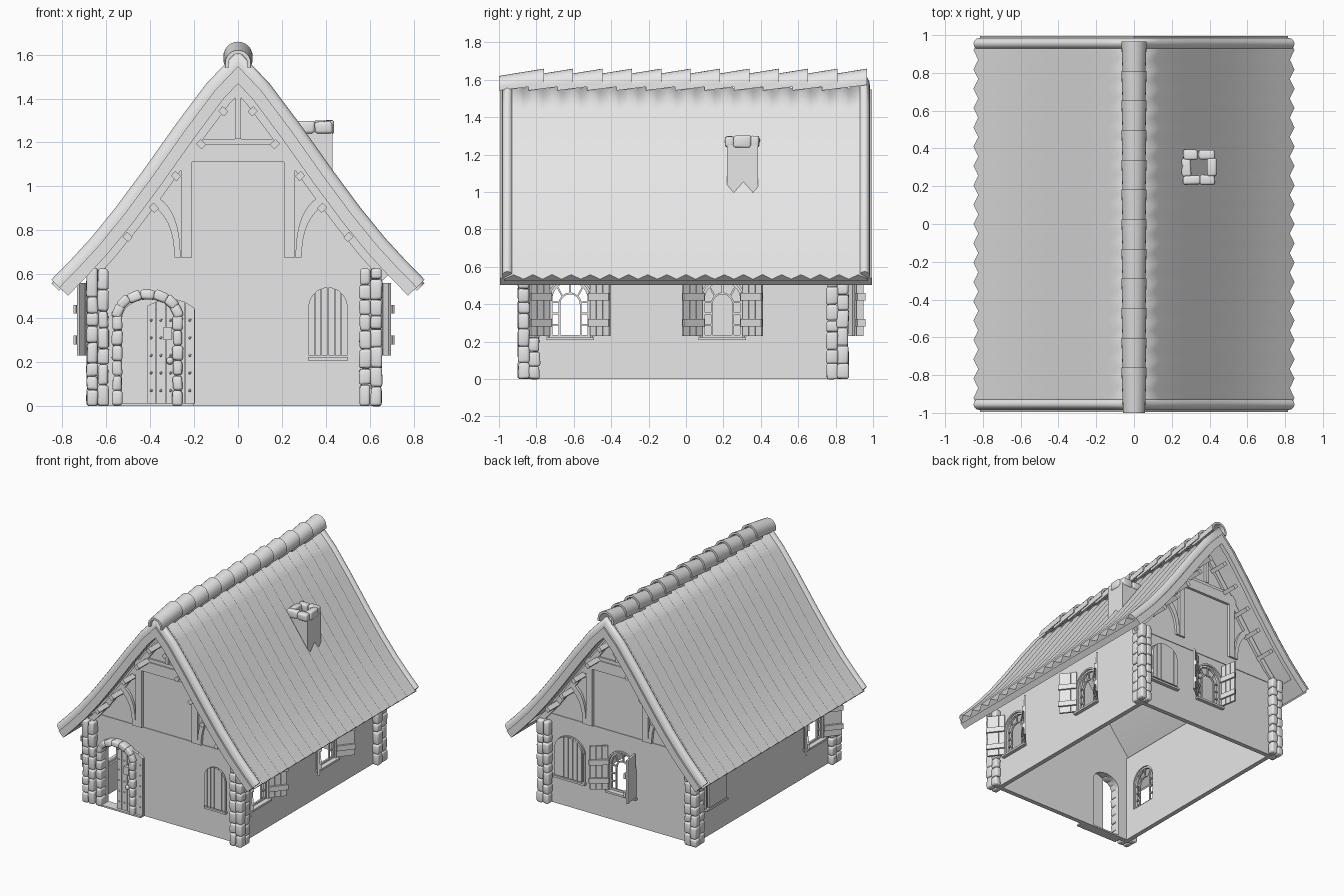
import bpy, bmesh, math, random
from mathutils import Matrix, Vector

if "Cube" in bpy.data.objects:
    bpy.data.objects.remove(bpy.data.objects["Cube"])

random.seed(4)
grey = bpy.data.materials.new("plain_grey")
grey.diffuse_color = (0.8, 0.8, 0.8, 1)
grey.use_nodes = True
grey.node_tree.nodes["Principled BSDF"].inputs["Base Color"].default_value = grey.diffuse_color
I = Matrix()
XL, XR, YF, YB, T = -0.64, 0.605, -0.84, 0.81, 0.035   # wall planes, thickness


def finish(name, bm, angle=35):
    bmesh.ops.recalc_face_normals(bm, faces=bm.faces)
    me = bpy.data.meshes.new(name)
    bm.to_mesh(me)
    bm.free()
    me.materials.append(grey)
    ob = bpy.data.objects.new(name, me)
    bpy.context.collection.objects.link(ob)
    bpy.ops.object.select_all(action='DESELECT')
    ob.select_set(True)
    bpy.context.view_layer.objects.active = ob
    if angle:
        bpy.ops.object.shade_smooth_by_angle(angle=math.radians(angle))
    return ob


def prism(bm, pts, y0, y1, M=I):
    """Extrude an outline in the xz plane from y0 to y1."""
    a = [bm.verts.new(M @ Vector((x, y0, z))) for x, z in pts]
    b = [bm.verts.new(M @ Vector((x, y1, z))) for x, z in pts]
    bm.faces.new(a)
    bm.faces.new(b[::-1])
    for i in range(len(a)):
        j = (i + 1) % len(a)
        bm.faces.new((a[i], b[i], b[j], a[j]))


def box(bm, x0, x1, y0, y1, z0, z1, M=I):
    prism(bm, [(x0, z0), (x1, z0), (x1, z1), (x0, z1)], y0, y1, M)


def bar(bm, p, q, w, y0, y1, M=I):
    d = (Vector(q) - Vector(p)).normalized() * w / 2
    prism(bm, [(p[0] - d.y, p[1] + d.x), (q[0] - d.y, q[1] + d.x),
               (q[0] + d.y, q[1] - d.x), (p[0] + d.y, p[1] - d.x)], y0, y1, M)


def stone(bm, c, size, turn=0.0, bevel=0.013):
    t = bmesh.new()
    bmesh.ops.create_cube(t, size=1)
    for v in t.verts:
        v.co = Vector([v.co[k] * size[k] + random.uniform(-.003, .003) for k in range(3)])
    bmesh.ops.bevel(t, geom=t.edges[:], offset=bevel, segments=3, profile=0.5, affect='EDGES')
    t.transform(Matrix.Translation(c) @ Matrix.Rotation(turn, 4, 'Y'))
    me = bpy.data.meshes.new("tmp")
    t.to_mesh(me)
    t.free()
    bm.from_mesh(me)
    bpy.data.meshes.remove(me)


def arch(hw, z0, zs, rise, n=14, cx=0.0):
    top = [(cx - hw * math.cos(math.pi * i / n), zs + rise * math.sin(math.pi * i / n)) for i in range(n + 1)]
    return [(cx - hw, z0)] + top + [(cx + hw, z0)]


# roof cross-section, and copies of it moved along its normal
half = [(.146, 1.466), (.283, 1.283), (.434, 1.07), (.557, .904), (.67, .765), (.76, .667), (.85, .575)]
prof = [Vector((-x, z)) for x, z in half[::-1]] + [Vector((0, 1.62))] + [Vector(p) for p in half]


def off(d, extend=0):
    out = []
    for i, p in enumerate(prof):
        t = (prof[min(i + 1, len(prof) - 1)] - prof[max(i - 1, 0)]).normalized()
        q = p + Vector((-t.y, t.x)) * d * (1.45 if abs(p.x) < .01 else 1)
        if i in (0, len(prof) - 1):
            q += t * (extend if i else -extend)
        out.append(q)
    return [(p.x, p.y) for p in out]


def loft(bm, rows):
    """Join rows of points into a skin."""
    rows = [[bm.verts.new(p) for p in r] for r in rows]
    for a, b in zip(rows, rows[1:]):
        for i in range(len(a) - 1):
            bm.faces.new((a[i], b[i], b[i + 1], a[i + 1]))
    return rows


# tiled roof: ridged along the slope
bm = bmesh.new()
N = 38
ys = [-.972 + 1.944 * j / N for j in range(N + 1)]
tops, unders = (off(-.047, .012), off(-.012, .012)), off(-.06, .012)
top = loft(bm, [[(x, y, z) for x, z in tops[j % 2]] for j, y in enumerate(ys)])
low = loft(bm, [[(x, y, z) for x, z in unders] for y in ys])
K = len(prof)
for j in range(N):
    for i in (0, K - 1):
        bm.faces.new((top[j][i], top[j + 1][i], low[j + 1][i], low[j][i]))
for j in (0, N):
    for i in range(K - 1):
        bm.faces.new((top[j][i], top[j][i + 1], low[j][i + 1], low[j][i]))
finish("tiled_roof", bm, 75)

# boarding under the tiles, and eave fascias
bm = bmesh.new()
prism(bm, off(-.055) + off(-.085)[::-1], -.965, .965)
for e in (slice(0, 2), slice(-2, None)):
    a, b = off(-.08)[e], off(-.104)[e]
    prism(bm, a + b[::-1], -.965, .965)
finish("roof_boarding", bm)

# rounded verges and bargeboards at both gables
for s, n in ((-1, "front"), (1, "back")):
    bm = bmesh.new()
    roll = ((.925, -.06), (.925, -.022), (.94, -.006), (.956, 0), (.97, -.006), (.98, -.02), (.984, -.04), (.984, -.06), (.925, -.06))
    rows = loft(bm, [[(x, s * y, z) for x, z in off(d)] for y, d in roll])
    for i in (0, -1):
        bm.faces.new([r[i] for r in rows])
    finish(n + "_verge", bm, 50)
    bm = bmesh.new()
    prism(bm, off(-.05) + off(-.105)[::-1], s * .962, s * .995)
    finish(n + "_bargeboard", bm)

# overlapping ridge tiles
bm = bmesh.new()
for k in range(12):
    y0 = -1 + .157 * k
    rings = []
    for y, zc, r in ((y0, 1.562, .058), (y0 + .24, 1.592, .067)):
        for rr in (r, r - .016):
            ang = [math.pi * i / 12 for i in range(13)]
            pts = [(-rr, zc - .02)] + [(-rr * math.cos(a), zc + rr * math.sin(a)) for a in ang] + [(rr, zc - .02)]
            rings.append([bm.verts.new((x, y, z)) for x, z in pts])
    o0, i0, o1, i1 = rings
    for p, q in ((o0, o1), (i0, i1), (o0, i0), (o1, i1)):
        for i in range(len(p) - 1):
            bm.faces.new((p[i], p[i + 1], q[i + 1], q[i]))
    for i in (0, -1):
        bm.faces.new((o0[i], o1[i], i1[i], i0[i]))
finish("ridge_tiles", bm)

# chimney shaft and its ring of cap stones
bm = bmesh.new()
cx, cy = .345, .3
for a, b, c, d in ((.27, .43, .22, .25), (.27, .43, .355, .385), (.27, .3, .25, .355), (.4, .43, .25, .355)):
    box(bm, a, b, c, d, .97, 1.25)
finish("chimney_shaft", bm)
bm = bmesh.new()
for dx, dy, sx, sy in ((-.04, -.067, .09, .048), (.045, -.067, .08, .053), (-.045, .067, .08, .053), (.04, .067, .09, .048),
                       (-.067, 0, .048, .095), (.067, 0, .048, .095)):
    stone(bm, (cx + dx, cy + dy, 1.268), (sx, sy, .06 + random.uniform(-.006, .006)))
finish("chimney_cap", bm)

# windows: position, wall direction, half width, shutter angles (left, right; 0 is closed)
windows = [("front_window", .41, YF, 0, .09, (0, 0)),
           ("right_window_front", XR, -.62, 90, .107, (142, 142)),
           ("right_window_back", XR, .195, 90, .107, (142, 142)),
           ("back_window_closed", .405, YB, 180, .115, (0, 0)),
           ("back_window_open", -.03, YB, 180, .107, (142, 100)),
           ("left_window_front", XL, -.62, -90, .107, (142, 142)),
           ("left_window_back", XL, .57, -90, .107, (0, 0))]
place = lambda x, y, a: Matrix.Translation((x, y, 0)) @ Matrix.Rotation(math.radians(a), 4, 'Z')

# hollow walls with gables
cut = bmesh.new()
for n, x, y, a, hw, op in windows:
    if op[0]:
        prism(cut, arch(hw, .22, .43, .1), -.1, .1, place(x, y, a))
prism(cut, arch(.118, -.1, .4, .085, cx=-.41), YF - .1, YF + .1)
cutter = finish("opening_cutter", cut, 0)
cutter.hide_render = True
inner = [p for p in off(-.07) if XL < p[0] < XR]
gable = [(XL, 0), (XL, .67)] + inner + [(XR, .68), (XR, 0)]
for n, y0, y1 in (("front_wall", YF, YF + T), ("back_wall", YB - T, YB), ("left_wall", 0, 0), ("right_wall", 0, 0)):
    bm = bmesh.new()
    if y1:
        prism(bm, gable, y0, y1)
    else:
        x0 = XL if n[0] == "l" else XR - T
        box(bm, x0, x0 + T, YF + T, YB - T, 0, .68)
    ob = finish(n, bm, 0)
    m = ob.modifiers.new("openings", 'BOOLEAN')
    m.object, m.solver = cutter, 'EXACT'
    bpy.ops.object.modifier_apply(modifier=m.name)
bpy.data.objects.remove(cutter)

# gable timber frame and purlin ends
for M, n in ((Matrix.Translation((0, YF, 0)), "front"), (Matrix.Translation((0, YB, 0)) @ Matrix.Scale(-1, 4, (0, 1, 0)), "back")):
    bm = bmesh.new()
    box(bm, XL + .01, XR - .01, -.005, .01, .6, .675, M)
    box(bm, -.27, .27, -.02, .01, 1.11, 1.19, M)
    box(bm, -.21, .21, -.012, .01, 1.19, 1.215, M)
    box(bm, -.013, .013, -.02, .01, 1.215, 1.45, M)
    prism(bm, off(-.1)[1:-1] + off(-.14)[1:-1][::-1], -.02, .01, M)
    for s in (-1, 1):
        box(bm, s * .21, s * .26, -.02, .01, .675, 1.11, M)
        curve = []
        for x0, x1, z1 in ((.262, .365, .95), (.29, .395, .915)):
            curve.append([(s * ((1 - t) ** 2 * x0 + 2 * t * (1 - t) * x0 + t * t * x1),
                           (1 - t) ** 2 * .675 + 2 * t * (1 - t) * (z1 - .06) + t * t * z1) for t in [i / 8 for i in range(9)]])
        prism(bm, curve[0] + curve[1][::-1], -.02, .01, M)
        for x, z in ((.5, .767), (.38, .9), (.28, 1.045), (.165, 1.19), (.064, 1.34)):
            bar(bm, (s * (x - .01), z - .01), (s * (x + .016), z + .014), .03, -.14, .01, M)
    finish(n + "_gable_timbers", bm)

# corner stones: three uneven columns wrap each corner
bm = bmesh.new()
for cx, sx in ((XL, -1), (XR, 1)):
    for cy, sy in ((YF, -1), (YB, 1)):
        for dx, dy in ((.024, .028), (-.026, .028), (.024, -.028)):
            z = 0
            while z < .6:
                h = min(random.uniform(.06, .1), .625 - z)
                if .625 - z - h < .04:
                    h = .625 - z
                stone(bm, (cx + sx * dx, cy + sy * dy, z + h / 2),
                      (.05 + random.uniform(-.004, .004), .06 + random.uniform(-.005, .005), h))
                z += h
finish("corner_stones", bm, 60)

# door surround of stones
bm = bmesh.new()
for x in (-.55, -.275):
    for k in range(6):
        stone(bm, (x, YF - .02, .035 + .0685 * k), (.045 + random.uniform(-.005, .005), .075, .068))
for k in range(7):
    a = math.pi * (k + .5) / 7
    stone(bm, (-.412 - .138 * math.cos(a), YF - .02, .41 + .098 * math.sin(a)), (.064, .075, .045),
          math.atan2(-math.cos(a), math.sin(a)) * .85)
finish("door_surround", bm, 60)

# open plank door with studs, lock, knob and threshold
bm = bmesh.new()
ztop = lambda x: .487 - 2.4 * (x + .3) ** 2 - (1.6 * (x + .3) ** 2 if x > -.3 else 0)
for k in range(5):
    x0 = -.415 + .044 * k
    x1 = x0 + .041
    prism(bm, [(x0, .01), (x1, .01), (x1, ztop(x1)), (x0, ztop(x0))], YF - .025, YF - .005)
    for z in (.07, .15, .23, .31, .39):
        bmesh.ops.create_icosphere(bm, subdivisions=1, radius=.007, matrix=Matrix.Translation((x0 + .02, YF - .026, z)))
box(bm, -.415, -.195, YF - .015, YF - .007, .01, .44)
finish("door", bm)
bm = bmesh.new()
box(bm, -.34, -.30, YF - .05, YF - .02, .3, .36)
bmesh.ops.create_uvsphere(bm, u_segments=12, v_segments=8, radius=.017, matrix=Matrix.Translation((-.31, YF - .045, .205)))
finish("door_lock_and_knob", bm)
bm = bmesh.new()
box(bm, -.56, -.2, YF - .045, YF + T, 0, .012)
finish("threshold", bm)

# window casings, sills, lattice and shutters
for n, x, y, a, hw, op in windows:
    M = place(x, y, a)
    bm = bmesh.new()
    ring = lambda o, i, z, r: arch(o, .22, z, r) + arch(i, .22, z, r - (o - i))[::-1]
    box(bm, -hw - .02 * bool(a), hw + .02 * bool(a), -.028, .01, .207, .222, M)
    if a:
        prism(bm, ring(hw + .012, hw, .43, .112), -.01, 0, M)
    if op[0]:
        prism(bm, ring(hw, hw - .013, .43, .1), .005, .025, M)
        prism(bm, ring(.062, .052, .4, .062), .008, .02, M)
        box(bm, -hw, hw, .008, .022, .22, .235, M)
        for s in (-1, 1):
            for z in (.29, .35, .41):
                bar(bm, (s * .055, z), (s * (hw - .005), z), .009, .008, .02, M)
        for d in (45, 90, 135):
            c, sn = math.cos(math.radians(d)), math.sin(math.radians(d))
            bar(bm, (.056 * c, .4 + .056 * sn), (.1 * c, .43 + .095 * sn), .009, .008, .02, M)
    finish(n + "_frame", bm)
    bm = bmesh.new()
    for s, ang in ((1, op[0]), (-1, op[1])):
        L = M @ Matrix.Scale(s, 4, (1, 0, 0)) @ Matrix.Translation((-hw, -.014, 0)) @ Matrix.Rotation(-math.radians(ang), 4, 'Z')
        w = .13 if ang else hw
        f = lambda t: .56 if ang else .445 + .095 * math.sqrt(max(0, 1 - ((w - t) / w) ** 2))
        for k in range(3):
            t0, t1 = w * k / 3 + .001, w * (k + 1) / 3 - .002
            ts = [t0 + (t1 - t0) * i / 4 for i in range(5)]
            prism(bm, [(t1, .23), (t0, .23)] + [(t, f(t)) for t in ts], -.015, 0, L)
        if ang:   # battens on the inner side
            for z in (.3, .44):
                box(bm, -.002, w + .006, 0, .014, z - .02, z + .02, L)
    finish(n + "_shutters", bm)
